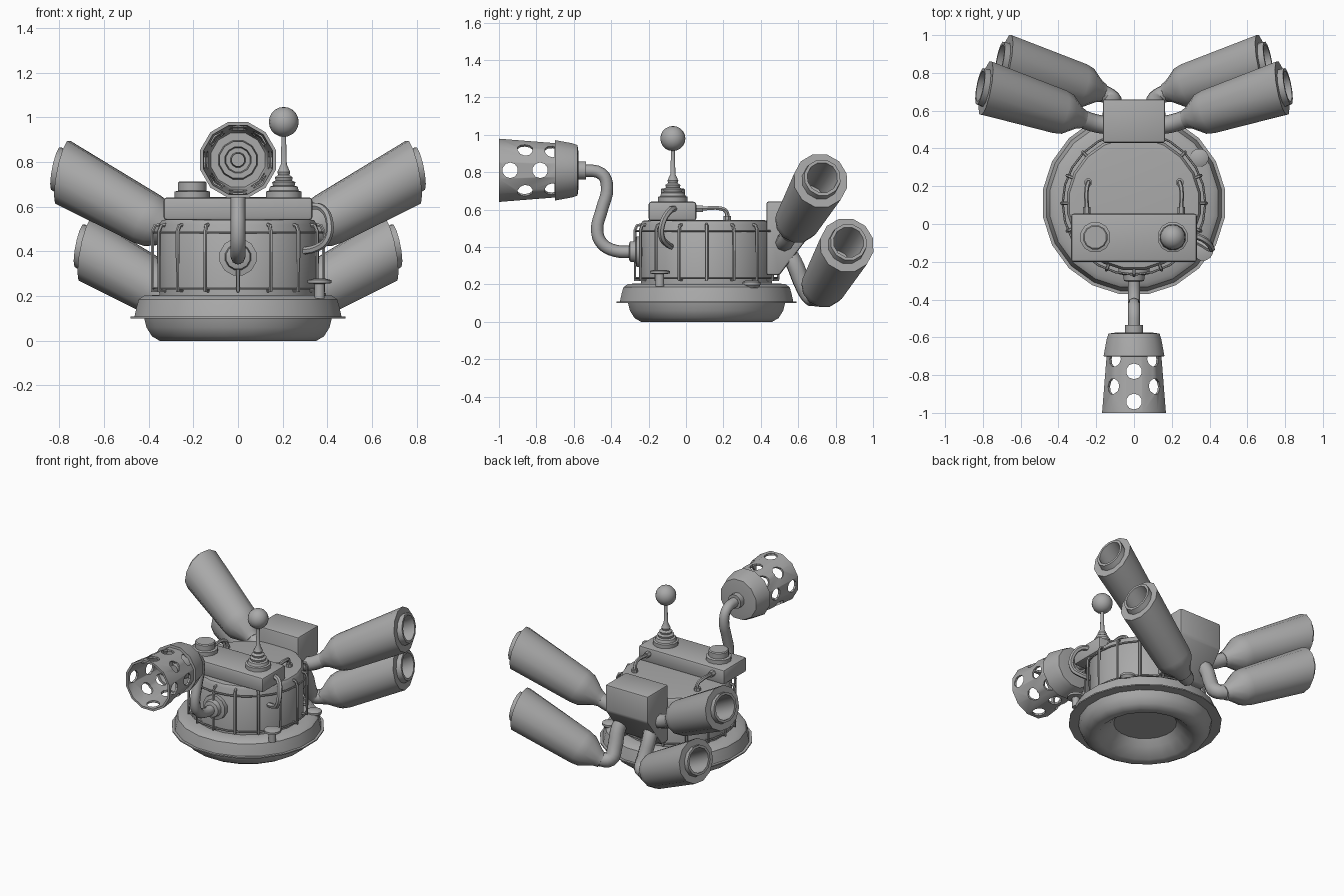
import bpy, bmesh, math
from mathutils import Vector as V

if "Cube" in bpy.data.objects:
    bpy.data.objects.remove(bpy.data.objects["Cube"])

grey = bpy.data.materials.new("grey")
grey.diffuse_color = (0.4, 0.4, 0.4, 1)
grey.use_nodes = True
grey.node_tree.nodes["Principled BSDF"].inputs["Base Color"].default_value = grey.diffuse_color
CY = 0.11  # y of the hull axis


def finish(ob, angle=35):
    bpy.ops.object.select_all(action='DESELECT')
    ob.select_set(True)
    bpy.context.view_layer.objects.active = ob
    ob.data.materials.clear()
    ob.data.materials.append(grey)
    bpy.ops.object.convert(target='MESH')
    bpy.ops.object.shade_smooth_by_angle(angle=math.radians(angle))
    return ob


def from_bmesh(name, bm, angle=35):
    bmesh.ops.recalc_face_normals(bm, faces=bm.faces)
    me = bpy.data.meshes.new(name)
    bm.to_mesh(me)
    bm.free()
    ob = bpy.data.objects.new(name, me)
    bpy.context.collection.objects.link(ob)
    return finish(ob, angle)


def loft(name, rings, seg=16, loop=False, angle=35):
    """Skin rings of (centre, normal, radius); cap the ends or loop round."""
    bm = bmesh.new()
    rows = []
    for c, n, r in rings:
        n = V(n).normalized()
        ref = V((1, 0, 0)) if abs(n.z) > 0.9 else V((0, 0, 1))
        u = ref.cross(n).normalized()
        w = n.cross(u)
        rows.append([bm.verts.new(V(c) + r * (u * math.cos(a) + w * math.sin(a)))
                     for a in (2 * math.pi * (i + 0.5) / seg for i in range(seg))])
    pairs = list(zip(rows, rows[1:]))
    if loop:
        pairs.append((rows[-1], rows[0]))
    else:
        bm.faces.new(rows[0])
        bm.faces.new(rows[-1])
    for a, b in pairs:
        for i in range(seg):
            j = (i + 1) % seg
            bm.faces.new((a[i], a[j], b[j], b[i]))
    return from_bmesh(name, bm, angle)


def turned(name, x, y, profile, seg=16, loop=False, angle=35):
    """Upright turned part from (radius, z) points."""
    return loft(name, [((x, y, z), (0, 0, 1), r) for r, z in profile], seg, loop, angle)


def turned_y(name, z, profile, seg=12, loop=False):
    """Part turned about a front-to-back axis from (radius, y) points."""
    return loft(name, [((0, y, z), (0, 1, 0), r) for r, y in profile], seg, loop)


def tube(name, pts, r, cyclic=False, smooth=True, res=1):
    cu = bpy.data.curves.new(name, 'CURVE')
    cu.dimensions = '3D'
    cu.bevel_depth, cu.bevel_resolution, cu.use_fill_caps = r, res, True
    cu.resolution_u = 4
    if smooth:
        sp = cu.splines.new('BEZIER')
        sp.bezier_points.add(len(pts) - 1)
        for p, co in zip(sp.bezier_points, pts):
            p.co = co
            p.handle_left_type = p.handle_right_type = 'AUTO'
    else:
        sp = cu.splines.new('POLY')
        sp.points.add(len(pts) - 1)
        for p, co in zip(sp.points, pts):
            p.co = (*co, 1)
    sp.use_cyclic_u = cyclic
    ob = bpy.data.objects.new(name, cu)
    bpy.context.collection.objects.link(ob)
    return finish(ob, 50)


def side_block(name, half, profile, bevel):
    """Extrude a (y, z) profile across x and round its edges."""
    bm = bmesh.new()
    f = bm.faces.new([bm.verts.new((-half, y, z)) for y, z in profile])
    g = bmesh.ops.extrude_face_region(bm, geom=[f])['geom']
    bmesh.ops.translate(bm, vec=(2 * half, 0, 0),
                        verts=[v for v in g if isinstance(v, bmesh.types.BMVert)])
    bmesh.ops.bevel(bm, geom=bm.edges[:], offset=bevel, segments=2, profile=0.5, affect='EDGES')
    return from_bmesh(name, bm)


# Hull: hollowed dish, flange, shoulder and drum
turned("bottom_dish", 0, CY, [(0.2, 0.1), (0.235, 0.06), (0.3, 0.005), (0.325, 0), (0.355, 0),
                              (0.39, 0.02), (0.415, 0.06), (0.425, 0.1)], 20)
turned("flange", 0, CY, [(0.487, 0.1), (0.487, 0.108)], 20)
turned("hull_shoulder", 0, CY, [(0.47, 0.105), (0.46, 0.15), (0.45, 0.185), (0.425, 0.203),
                                (0.35, 0.205)], 20)
turned("drum", 0, CY, [(0.355, 0.2), (0.358, 0.52), (0.345, 0.54), (0.3, 0.545)], 20)

# Cage of bent rods round the drum
for i in range(16):
    a = math.radians(22.5 * i)
    tube("cage_rod", [(r * math.cos(a), CY + r * math.sin(a), z) for r, z in
                      ((0.35, 0.225), (0.383, 0.225), (0.383, 0.49), (0.372, 0.515), (0.345, 0.52))],
         0.009, smooth=False)
for z in (0.235, 0.485):
    tube("cage_ring", [(0.378 * math.cos(k * math.pi / 12), CY + 0.378 * math.sin(k * math.pi / 12), z)
                       for k in range(24)], 0.006, cyclic=True, smooth=False)

# Control box with dial and ball antenna
side_block("control_box", 0.333, [(-0.2, 0.54), (0.055, 0.54), (0.055, 0.642), (-0.2, 0.642)], 0.014)
turned("dial", -0.205, -0.07, [(0.082, 0.635), (0.082, 0.668), (0.066, 0.672), (0.066, 0.708),
                               (0.06, 0.714)], 12)
turned("antenna_base", 0.205, -0.07,
       [(0.082, 0.635), (0.082, 0.668), (0.07, 0.672), (0.064, 0.69), (0.05, 0.695), (0.054, 0.71),
        (0.038, 0.718), (0.042, 0.732), (0.026, 0.742), (0.03, 0.755), (0.014, 0.79), (0.01, 0.93)], 12)
bm = bmesh.new()
bmesh.ops.create_uvsphere(bm, u_segments=16, v_segments=10, radius=0.067)
bmesh.ops.translate(bm, verts=bm.verts, vec=(0.205, -0.07, 0.98))
from_bmesh("antenna_ball", bm, 60)

# Cables behind and beside the control box
for s in (-1, 1):
    x = 0.25 * s
    tube("cable_plug", [(x, 0.05, 0.605), (x, 0.09, 0.605)], 0.02, smooth=False)
    tube("rear_cable", [(x, 0.08, 0.605), (x, 0.19, 0.605), (x * 0.97, 0.215, 0.59),
                        (x * 0.97, 0.22, 0.54)], 0.012)
    turned("cable_foot", x * 0.97, 0.22, [(0.022, 0.535), (0.022, 0.565)], 8)
tube("side_hose", [(0.32, -0.06, 0.605), (0.375, -0.085, 0.595), (0.41, -0.125, 0.53),
                   (0.4, -0.13, 0.455), (0.35, -0.1, 0.415), (0.27, -0.07, 0.4)], 0.017)

# Valve and cap standing on the shoulder
turned("valve", 0.365, -0.14, [(0.024, 0.19), (0.024, 0.255), (0.055, 0.258), (0.055, 0.272),
                               (0.03, 0.278)], 12)
turned("filler_cap", 0.345, 0.35, [(0.035, 0.18), (0.05, 0.198), (0.05, 0.212), (0.03, 0.222)], 12)

# Front socket, bent neck and perforated muzzle
turned_y("neck_socket", 0.375, [(0.085, -0.22), (0.085, -0.265), (0.06, -0.27), (0.055, -0.3),
                                (0.04, -0.305)])
tube("bent_neck", [(0, -0.27, 0.375), (0, -0.38, 0.38), (0, -0.45, 0.42), (0, -0.475, 0.49),
                   (0, -0.45, 0.6), (0, -0.422, 0.72), (0, -0.45, 0.79), (0, -0.56, 0.81)], 0.033, res=2)
turned_y("neck_collar", 0.81, [(0.05, -0.535), (0.05, -0.6)])
turned_y("muzzle_cup", 0.81, [(0.1, -0.575), (0.14, -0.58), (0.15, -0.61), (0.167, -0.7),
                              (0.145, -0.702), (0.125, -0.64), (0.09, -0.64), (0.085, -0.69),
                              (0.06, -0.69), (0.055, -0.65), (0.035, -0.65), (0.03, -0.71)])
sleeve = turned_y("muzzle_sleeve", 0.81, [(0.147, -0.66), (0.175, -1.0), (0.16, -1.0), (0.132, -0.66)],
                  loop=True)
bm = bmesh.new()
for ys, first in (((-0.94, -0.78), 0), ((-0.86, -0.715), 45)):
    for y in ys:
        for k in range(4):
            a = math.radians(first + 90 * k)
            d = V((math.cos(a), 0, math.sin(a)))
            m = d.to_track_quat('Z', 'Y').to_matrix().to_4x4()
            m.translation = V((0, y, 0.81)) + d * 0.155
            bmesh.ops.create_cone(bm, cap_ends=True, segments=10, radius1=0.042, radius2=0.042,
                                  depth=0.1, matrix=m)
cutter = from_bmesh("hole_cutter", bm)
cutter.hide_render = True
mod = sleeve.modifiers.new("holes", 'BOOLEAN')
mod.operation, mod.solver, mod.object = 'DIFFERENCE', 'EXACT', cutter
finish(sleeve)
bpy.data.objects.remove(cutter)

# Rear manifold box
side_block("manifold", 0.165, [(0.43, 0.25), (0.5, 0.25), (0.66, 0.46), (0.66, 0.643), (0.43, 0.643)], 0.012)

# Four flared exhausts: slanted cans with an inner pipe, fed from the manifold
for s in (-1, 1):
    for name, off in (("upper", V((0, 0, 0))), ("lower", V((-0.105, 0.14, -0.345)))):
        end, sh = V((0.785, 0.72, 0.755)) + off, V((0.38, 0.59, 0.53)) + off
        d = (end - sh).normalized()
        cut = V((1, 0.19, 0.2)).normalized()

        def ring(p, n, r):
            return (p.x * s, p.y, p.z), (n.x * s, n.y, n.z), r
        loft(name + "_exhaust", [
            ring(sh - d * 0.13, d, 0.05), ring(sh - d * 0.1, d, 0.06), ring(sh - d * 0.02, d, 0.112),
            ring(sh + d * 0.03, d, 0.122), ring(end, cut, 0.148), ring(end, cut, 0.103),
            ring(end + d * 0.035, cut, 0.1), ring(end + d * 0.035, cut, 0.083),
            ring(end - d * 0.2, d, 0.075)], 12)
        neck = sh - d * 0.11
        if name == "upper":
            path = [(0.1, 0.52, 0.42), (0.19, 0.53, 0.43), tuple(neck)]
        else:
            path = [(0.1, 0.52, 0.4), (0.12, 0.575, 0.32), (0.115, 0.625, 0.2),
                    (0.12, 0.665, 0.135), tuple(neck)]
        tube(name + "_exhaust_pipe", [(x * s, y, z) for x, y, z in path], 0.048, res=2)
